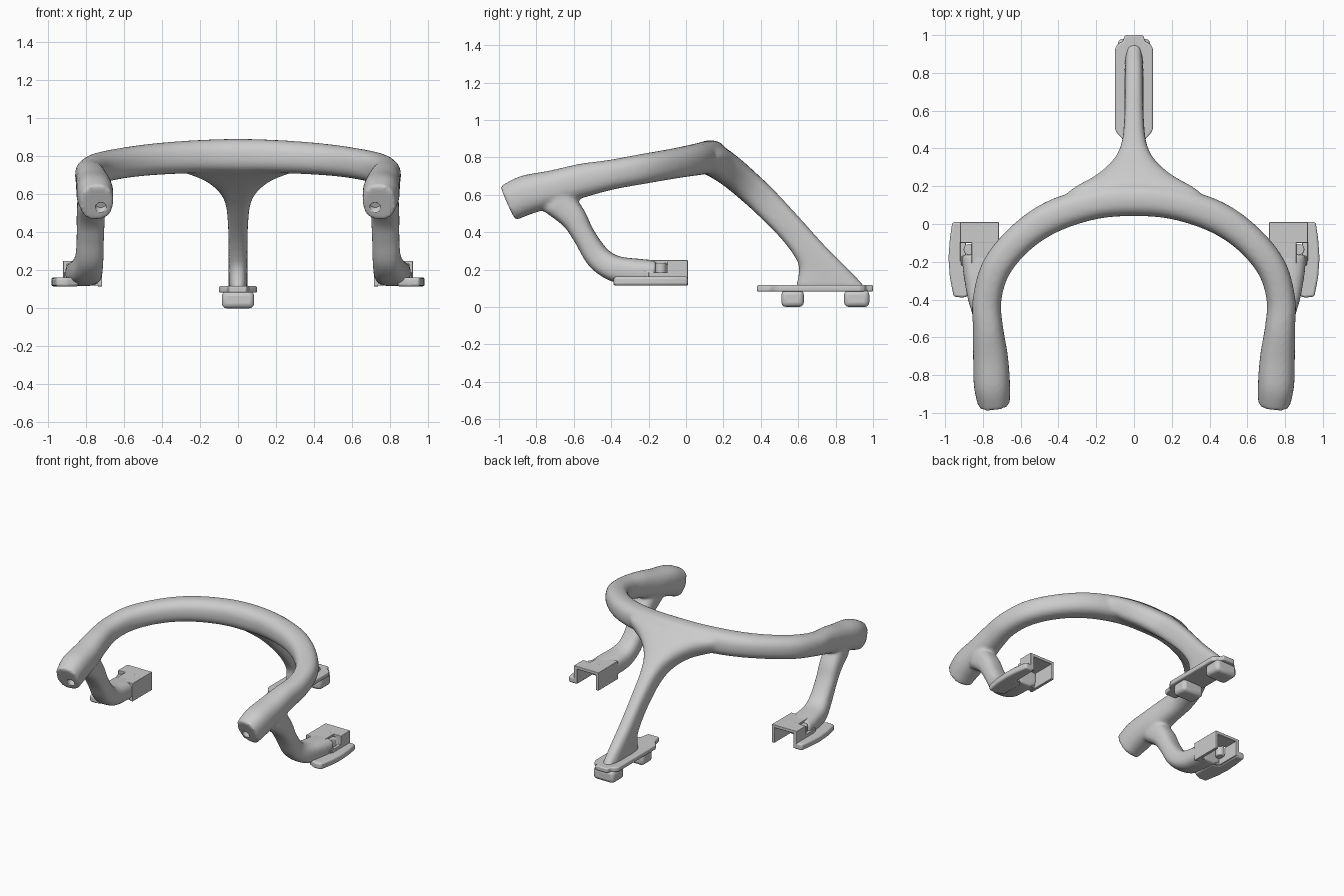
import bpy, bmesh, math
from mathutils import Vector as V

if "Cube" in bpy.data.objects:
    bpy.data.objects.remove(bpy.data.objects["Cube"])


def new_object(name, bm, bevel=0.0):
    bmesh.ops.recalc_face_normals(bm, faces=bm.faces)
    me = bpy.data.meshes.new(name)
    bm.to_mesh(me)
    bm.free()
    ob = bpy.data.objects.new(name, me)
    bpy.context.collection.objects.link(ob)
    if bevel:
        m = ob.modifiers.new("Bevel", 'BEVEL')
        m.width, m.segments, m.limit_method = bevel, 3, 'ANGLE'
    bpy.ops.object.select_all(action='DESELECT')
    ob.select_set(True)
    bpy.context.view_layer.objects.active = ob
    bpy.ops.object.shade_smooth_by_angle(angle=math.radians(35))
    return ob


def catmull(a, b, c, d, t):
    return 0.5 * (2 * b + (c - a) * t + (2 * a - 5 * b + 4 * c - d) * t * t
                  + (3 * b - a - 3 * c + d) * t ** 3)


def loft(bm, sections, power=2.4, steps=6, n=32):
    """Closed skin through sections (centre, half-width vector, half-height vector)."""
    k = len(sections)
    get = lambda i: sections[min(max(i, 0), k - 1)]
    dense = [[catmull(*(get(i + o)[j] for o in (-1, 0, 1, 2)), s / steps) for j in range(3)]
             for i in range(k - 1) for s in range(steps)] + [sections[-1]]
    rings = []
    for c, u, v in dense:
        ring = []
        for a in range(n):
            ca, sa = math.cos(math.tau * a / n), math.sin(math.tau * a / n)
            p = c + u * math.copysign(abs(ca) ** (2 / power), ca) \
                  + v * math.copysign(abs(sa) ** (2 / power), sa)
            ring.append(bm.verts.new(p))
        rings.append(ring)
    for r, q in zip(rings, rings[1:]):
        for a in range(n):
            bm.faces.new((r[a], r[(a + 1) % n], q[(a + 1) % n], q[a]))
    bm.faces.new(rings[0])
    bm.faces.new(rings[-1])


def tube(bm, pts, power=2.4):
    """Loft along (x, y, z, half-width, half-height) points, square to the path."""
    secs = []
    for i, p in enumerate(pts):
        t = V(pts[min(i + 1, len(pts) - 1)][:3]) - V(pts[max(i - 1, 0)][:3])
        side = t.cross(V((0, 0, 1))).normalized()
        up = side.cross(t).normalized()
        secs.append((V(p[:3]), side * p[3], up * p[4]))
    loft(bm, secs, power)


def prism(bm, outline, z0, z1):
    vs = [bm.verts.new((x, y, z0)) for x, y in outline]
    f = bm.faces.new(vs)
    top = bmesh.ops.extrude_face_region(bm, geom=[f])["geom"]
    bmesh.ops.translate(bm, vec=(0, 0, z1 - z0),
                        verts=[g for g in top if isinstance(g, bmesh.types.BMVert)])


def box(bm, s, x0, x1, y0, y1, z0, z1):
    prism(bm, [(s * x0, y0), (s * x1, y0), (s * x1, y1), (s * x0, y1)], z0, z1)


body = bmesh.new()

# Hoop: half path from the tip to the crown, mirrored into a full U
half = [(0.742, -0.95, 0.555, 0.085, 0.10), (0.752, -0.85, 0.60, 0.096, 0.105),
        (0.76, -0.70, 0.637, 0.092, 0.096), (0.773, -0.55, 0.677, 0.08, 0.09),
        (0.778, -0.40, 0.707, 0.076, 0.08), (0.728, -0.23, 0.738, 0.078, 0.08),
        (0.60, -0.075, 0.765, 0.08, 0.08), (0.43, 0.04, 0.785, 0.085, 0.083),
        (0.21, 0.11, 0.798, 0.085, 0.087)]
mirrored = [(-p[0],) + p[1:] for p in reversed(half)]
tube(body, half + [(0, 0.13, 0.801, 0.088, 0.09)] + mirrored)

# Rear pylon: wide where it melts into the hoop, a thin blade at the foot
pylon = [(0.08, 0.72, 0.10, 0.885, 0.40), (0.13, 0.695, 0.20, 0.855, 0.345),
         (0.20, 0.65, 0.285, 0.795, 0.205), (0.28, 0.585, 0.37, 0.72, 0.11),
         (0.37, 0.505, 0.465, 0.63, 0.066), (0.50, 0.375, 0.60, 0.485, 0.052),
         (0.58, 0.27, 0.74, 0.33, 0.05), (0.605, 0.20, 0.86, 0.21, 0.05),
         (0.585, 0.10, 0.965, 0.10, 0.05)]
loft(body, [(V((0, (a + c) / 2, (b + d) / 2)), V((w, 0, 0)), V((0, c - a, d - b)) / 2)
            for a, b, c, d, w in pylon], power=3)

# Side struts curving from the hoop arms down to the brackets
strut = [(0.77, -0.69, 0.57, 0.075, 0.09), (0.775, -0.60, 0.475, 0.074, 0.07),
         (0.777, -0.545, 0.38, 0.072, 0.06), (0.782, -0.47, 0.265, 0.074, 0.066),
         (0.797, -0.38, 0.205, 0.085, 0.07), (0.81, -0.26, 0.188, 0.093, 0.07),
         (0.815, -0.16, 0.183, 0.097, 0.066)]
for s in (1, -1):
    tube(body, [(s * p[0],) + p[1:] for p in strut], power=2.8)

frame = new_object("hoop_frame", body)
rm = frame.modifiers.new("Blend", 'REMESH')
rm.mode, rm.voxel_size, rm.use_smooth_shade = 'VOXEL', 0.011, True
sm = frame.modifiers.new("Soften", 'SMOOTH')
sm.factor, sm.iterations = 0.5, 8

# Bolt holes in the two front tips
holes = bmesh.new()
for s in (1, -1):
    start, axis = V((s * 0.722, -1.05, 0.47)), V((0, 0.88, 0.47)).normalized()
    res = bmesh.ops.create_cone(holes, cap_ends=True, segments=24, radius1=0.028,
                                radius2=0.028, depth=0.36)
    rot = V((0, 0, 1)).rotation_difference(axis).to_matrix()
    bmesh.ops.rotate(holes, verts=res["verts"], matrix=rot, cent=(0, 0, 0))
    bmesh.ops.translate(holes, verts=res["verts"], vec=start)
cutter = new_object("tip_hole_cutter", holes)
cutter.hide_render = True
cutter.hide_set(True)
bo = frame.modifiers.new("Holes", 'BOOLEAN')
bo.operation, bo.object, bo.solver = 'DIFFERENCE', cutter, 'EXACT'

for s, tag in ((1, "right"), (-1, "left")):
    # Channel bracket, open at the back and below
    b = bmesh.new()
    box(b, s, 0.715, 0.92, -0.10, 0.01, 0.228, 0.25)
    box(b, s, 0.715, 0.86, -0.22, -0.095, 0.228, 0.25)
    box(b, s, 0.715, 0.737, -0.22, 0.01, 0.115, 0.245)
    box(b, s, 0.89, 0.92, -0.20, 0.01, 0.12, 0.245 - 0.06)
    box(b, s, 0.89, 0.92, -0.10, 0.01, 0.13, 0.245)
    box(b, s, 0.72, 0.915, -0.22, -0.17, 0.12, 0.19)
    new_object(tag + "_bracket", b, 0.004)

    # Outer flange of the bracket
    f = bmesh.new()
    prism(f, [(s * x, y) for x, y in ((0.895, 0.01), (0.962, 0.01), (0.975, -0.08),
              (0.982, -0.18), (0.975, -0.28), (0.955, -0.385), (0.90, -0.39),
              (0.84, -0.36), (0.84, -0.19), (0.895, -0.17))], 0.115, 0.162)
    new_object(tag + "_flange", f, 0.012)

    # Fastener in the bracket notch
    c = bmesh.new()
    r = bmesh.ops.create_cone(c, cap_ends=True, segments=24, radius1=0.03, radius2=0.03, depth=0.07)
    bmesh.ops.translate(c, verts=r["verts"], vec=(s * 0.872, -0.135, 0.2))
    new_object(tag + "_fastener", c, 0.005)

# Rear foot plate with narrow end tabs
plate = bmesh.new()
side = [(0.045, 0.38), (0.06, 0.45), (0.085, 0.475), (0.1, 0.50), (0.1, 0.93),
        (0.085, 0.955), (0.06, 0.965), (0.048, 1.0)]
prism(plate, side + [(-x, y) for x, y in reversed(side)], 0.082, 0.117)
new_object("foot_plate", plate, 0.008)

# Mounting lugs under the plate
lugs = bmesh.new()
for y0, y1 in ((0.51, 0.63), (0.845, 0.98)):
    box(lugs, 1, -0.085, 0.085, y0, y1, 0.0, 0.09)
new_object("foot_lugs", lugs, 0.025)
